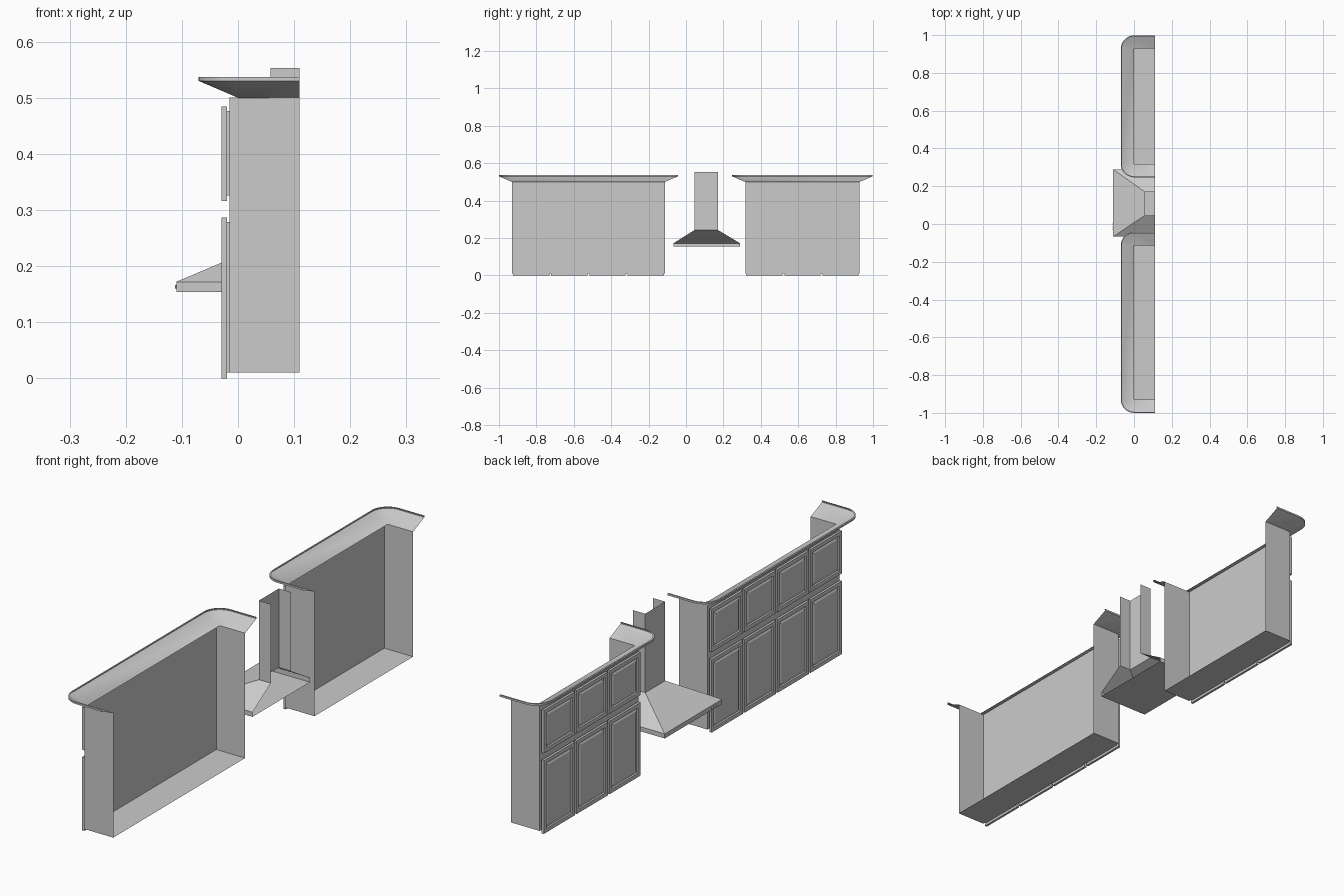
import bpy, bmesh, math
from mathutils import Vector, Matrix

if "Cube" in bpy.data.objects:
    bpy.data.objects.remove(bpy.data.objects["Cube"])

BACK = 0.11  # wall plane, left open on every part


def finish(bm, name, smooth=False):
    me = bpy.data.meshes.new(name)
    bmesh.ops.remove_doubles(bm, verts=bm.verts, dist=1e-5)
    bm.to_mesh(me)
    bm.free()
    ob = bpy.data.objects.new(name, me)
    bpy.context.collection.objects.link(ob)
    if smooth:
        bpy.context.view_layer.objects.active = ob
        ob.select_set(True)
        bpy.ops.object.shade_smooth_by_angle(angle=math.radians(30))
        ob.select_set(False)
    return ob


def add_box(bm, x0, x1, y0, y1, z0, z1, drop=()):
    size = Vector((x1 - x0, y1 - y0, z1 - z0))
    mid = Vector((x0 + x1, y0 + y1, z0 + z1)) / 2
    m = Matrix.Translation(mid) @ Matrix.Diagonal((*size, 1))
    verts = bmesh.ops.create_cube(bm, size=1, matrix=m)["verts"]
    faces = list({f for v in verts for f in v.link_faces})
    bm.normal_update()
    gone = [f for f in faces if any(f.normal.dot(Vector(d)) > 0.9 for d in drop)]
    keep = [f for f in faces if f not in gone]
    bmesh.ops.delete(bm, geom=gone, context="FACES")
    return keep


def door(name, y0, y1, z0, z1):
    bm = bmesh.new()
    faces = add_box(bm, -0.029, -0.0195, y0, y1, z0, z1)
    front = next(f for f in faces if f.normal.x < -0.9)
    # frame, sunk groove, raised centre panel
    for width, depth in ((0.022, 0), (0.003, -0.005), (0.005, 0), (0.008, 0.003)):
        bmesh.ops.inset_region(bm, faces=[front], thickness=width, depth=depth)
    # backing slab
    add_box(bm, -0.0195, -0.015, y0 + 0.008, y1 - 0.008, z0 + 0.01, z1 - 0.008)
    finish(bm, name)


def crown(name, y0, y1):
    bm = bmesh.new()
    rows = []
    for d, z in ((0.0, 0.5), (0.07, 0.53), (0.07, 0.537), (0.064, 0.537)):
        pts = [(BACK, y0 - d)]
        for yc, start in ((y0, 270), (y1, 180)):
            for i in range(11):
                a = math.radians(start - 9 * i)
                pts.append((d * math.cos(a), yc + d * math.sin(a)))
        pts.append((BACK, y1 + d))
        rows.append([bm.verts.new((x, y, z)) for x, y in pts])
    for lo, hi in zip(rows, rows[1:]):
        for i in range(len(lo) - 1):
            bm.faces.new((lo[i + 1], lo[i], hi[i], hi[i + 1]))
    bmesh.ops.dissolve_degenerate(bm, dist=1e-5, edges=bm.edges)
    finish(bm, name, smooth=True)


# Wall cabinets: open-backed body, crown moulding, two rows of doors
for side, y0, y1, count in (("left", -0.93, -0.113, 4), ("right", 0.317, 0.928, 3)):
    bm = bmesh.new()
    add_box(bm, -0.015, BACK, y0, y1, 0.01, 0.5, drop=((1, 0, 0), (0, 0, 1)))
    finish(bm, side + "_cabinet_body")
    crown(side + "_crown_moulding", y0, y1)
    pitch = (y1 - y0) / count
    for i in range(count):
        a, b = y0 + i * pitch + 0.005, y0 + (i + 1) * pitch - 0.005
        door(f"{side}_lower_door_{i + 1}", a, b, 0.0, 0.287)
        door(f"{side}_upper_door_{i + 1}", a, b, 0.316, 0.484)

# Range hood canopy: rim band and sloped sides
bm = bmesh.new()
add_box(bm, -0.11, BACK, -0.067, 0.289, 0.154, 0.172, drop=((1, 0, 0), (0, 0, 1)))
low = [bm.verts.new((x, y, 0.172)) for x, y in
       ((BACK, -0.067), (-0.11, -0.067), (-0.11, 0.289), (BACK, 0.289))]
top = [bm.verts.new((x, y, 0.243)) for x, y in
       ((BACK, 0.046), (0.058, 0.046), (0.058, 0.17), (BACK, 0.17))]
for i in range(3):
    bm.faces.new((low[i + 1], low[i], top[i], top[i + 1]))
finish(bm, "hood_canopy")

# Chimney
bm = bmesh.new()
add_box(bm, 0.058, BACK, 0.046, 0.17, 0.243, 0.553,
        drop=((1, 0, 0), (0, 0, 1), (0, 0, -1)))
finish(bm, "hood_chimney")

# Hood buttons
bm = bmesh.new()
for y in (-0.03, -0.015, 0.0):
    m = Matrix.Translation((-0.111, y, 0.163)) @ Matrix.Rotation(math.pi / 2, 4, "Y")
    bmesh.ops.create_cone(bm, cap_ends=True, segments=12, radius1=0.003,
                          radius2=0.003, depth=0.003, matrix=m)
finish(bm, "hood_buttons", smooth=True)
